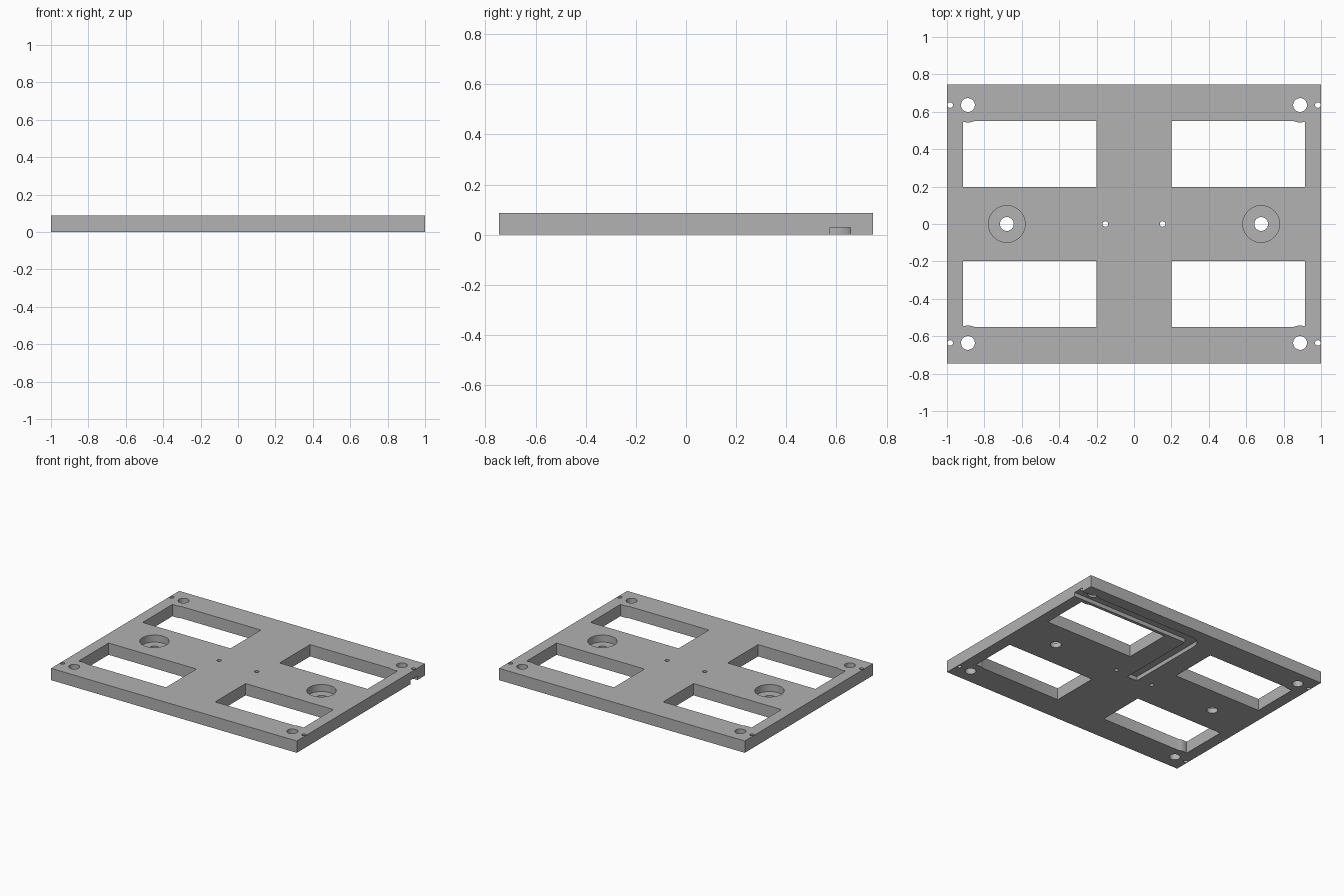
import bpy, bmesh
from math import sin, cos, pi, radians, asin

if "Cube" in bpy.data.objects:
    bpy.data.objects.remove(bpy.data.objects["Cube"])

HX, HY, T = 1.0, 0.745, 0.087      # half width, half depth, thickness
OUT = 0.05                         # cutter overshoot

grey = bpy.data.materials.new("plate grey")
grey.use_nodes = True
colour = (0.445, 0.445, 0.445, 1)
grey.diffuse_color = colour
grey.node_tree.nodes["Principled BSDF"].inputs["Base Color"].default_value = colour


def prism(bm, outline, z0, z1):
    """Closed upright prism from a 2D outline."""
    face = bm.faces.new([bm.verts.new((x, y, z0)) for x, y in outline])
    side = bmesh.ops.extrude_face_region(bm, geom=[face])["geom"]
    verts = [g for g in side if isinstance(g, bmesh.types.BMVert)]
    bmesh.ops.translate(bm, verts=verts, vec=(0, 0, z1 - z0))


def arc(cx, cy, r, a0, a1, n):
    return [(cx + r * cos(a0 + (a1 - a0) * i / n),
             cy + r * sin(a0 + (a1 - a0) * i / n)) for i in range(n + 1)]


def circle(cx, cy, r, n=32):
    return arc(cx, cy, r, 0, 2 * pi, n)[:-1]


def make_object(name, bm):
    bmesh.ops.recalc_face_normals(bm, faces=bm.faces)
    mesh = bpy.data.meshes.new(name)
    bm.to_mesh(mesh)
    bm.free()
    mesh.materials.append(grey)
    obj = bpy.data.objects.new(name, mesh)
    bpy.context.collection.objects.link(obj)
    return obj


# Base plate
bm = bmesh.new()
prism(bm, [(-HX, -HY), (HX, -HY), (HX, HY), (-HX, HY)], 0, T)
plate = make_object("mounting_plate", bm)

# Window outline: a rectangle whose outer corner bulges in around the bolt hole
bolt_x, bolt_y, boss = 0.888, 0.636, 0.093
x0, x1, y0, y1 = 0.2, 0.915, 0.198, 0.552
start = -asin((bolt_y - y1) / boss)
right_y = bolt_y - (boss ** 2 - (x1 - bolt_x) ** 2) ** 0.5
end = -asin((bolt_y - right_y) / boss)
window = [(x0, y0), (x1, y0)] + arc(bolt_x, bolt_y, boss, end, -pi - start, 8) + [(x0, y1)]

# Everything that goes right through the plate
bm = bmesh.new()
for sx in (-1, 1):
    for sy in (-1, 1):
        prism(bm, [(sx * x, sy * y) for x, y in window], -OUT, T + OUT)
        prism(bm, circle(sx * bolt_x, sy * bolt_y, 0.037), -OUT, T + OUT)
        prism(bm, circle(sx * 0.983, sy * bolt_y, 0.015, 16), -OUT, T + OUT)
    prism(bm, circle(sx * 0.68, 0, 0.037), -OUT, T + OUT)
    prism(bm, circle(sx * 0.153, 0, 0.015, 16), -OUT, T + OUT)
through = make_object("through_cutter", bm)

# Counterbores from above and the elbow cable groove from below
bm = bmesh.new()
for sx in (-1, 1):
    prism(bm, circle(sx * 0.68, 0, 0.098, 48), 0.035, T + OUT)
w, inner, outer = 0.041, 0.575, 0.657
groove = [(-w, -0.02), (w, -0.02), (w, inner), (HX + OUT, inner), (HX + OUT, outer)]
groove += arc(w, inner, outer - inner, pi / 2, pi, 4)
prism(bm, groove, -OUT, 0.029)
pockets = make_object("pocket_cutter", bm)

# Cut the plate, then drop the cutters
bpy.context.view_layer.objects.active = plate
for cutter in (through, pockets):
    cutter.hide_render = True
    mod = plate.modifiers.new(cutter.name, "BOOLEAN")
    mod.operation = "DIFFERENCE"
    mod.solver = "EXACT"
    mod.object = cutter
    bpy.ops.object.modifier_apply(modifier=mod.name)
    bpy.data.objects.remove(cutter)

bpy.ops.object.select_all(action="DESELECT")
plate.select_set(True)
bpy.ops.object.shade_smooth_by_angle(angle=radians(25))
